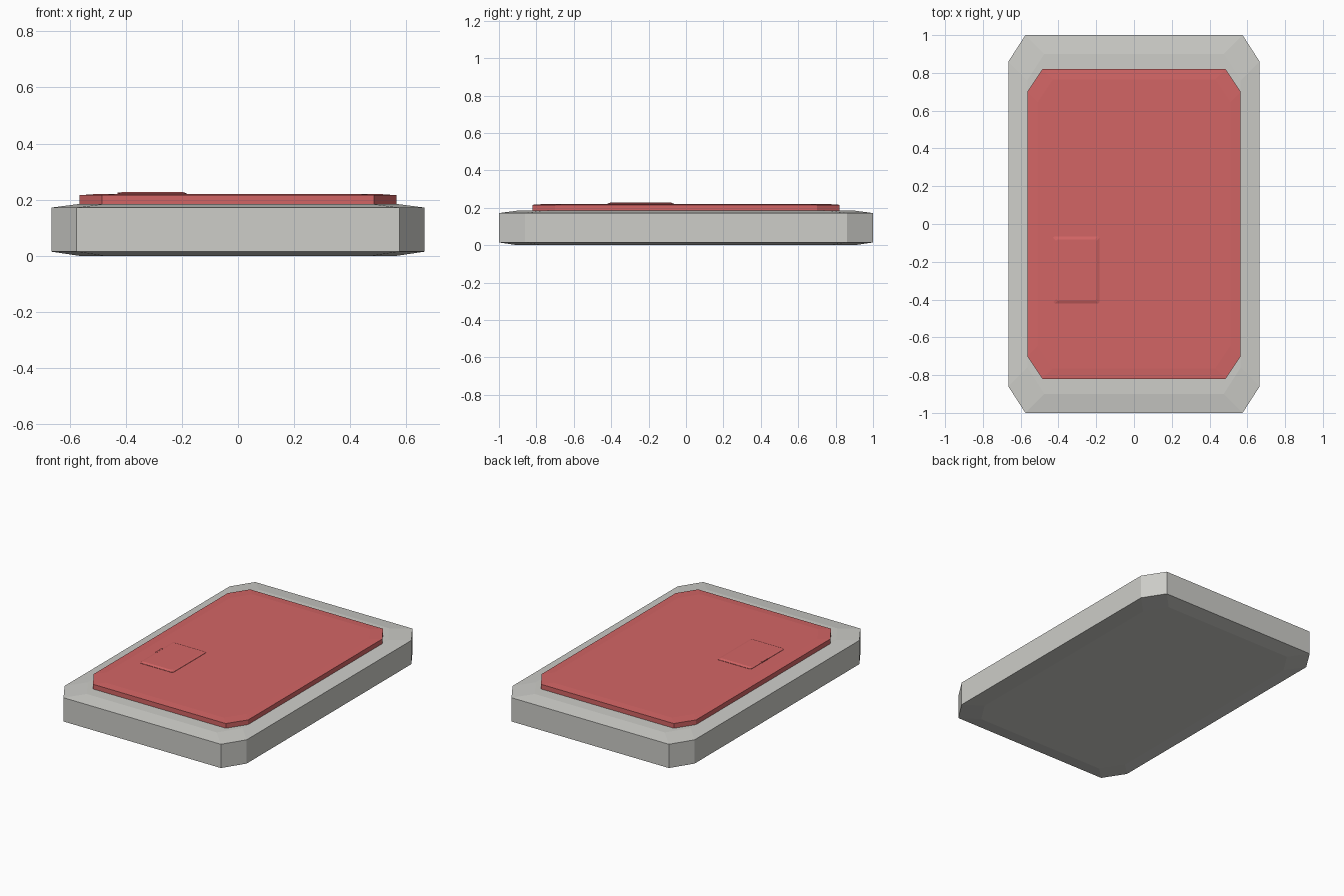
import bpy
import bmesh

cube = bpy.data.objects.get("Cube")
if cube:
    bpy.data.objects.remove(cube, do_unlink=True)


def make_material(name, color):
    mat = bpy.data.materials.new(name)
    mat.use_nodes = True
    mat.diffuse_color = color
    mat.node_tree.nodes["Principled BSDF"].inputs["Base Color"].default_value = color
    return mat


def octagon(hx, hy, cx, cy):
    """Rectangle outline with cut corners, counter-clockwise."""
    return [(hx, cy - hy), (hx, hy - cy), (hx - cx, hy), (cx - hx, hy),
            (-hx, hy - cy), (-hx, cy - hy), (cx - hx, -hy), (hx - cx, -hy)]


def slab(name, size, corner, layers, material, center=(0, 0)):
    """Stack cut-corner outlines; each layer is (height, inset)."""
    bm = bmesh.new()
    rings = []
    for z, inset in layers:
        outline = octagon(size[0] - inset, size[1] - inset, *corner)
        rings.append([bm.verts.new((x + center[0], y + center[1], z))
                      for x, y in outline])
    bm.faces.new(rings[0][::-1])
    bm.faces.new(rings[-1])
    for low, high in zip(rings, rings[1:]):
        for i in range(len(low)):
            j = (i + 1) % len(low)
            bm.faces.new((low[i], low[j], high[j], high[i]))
    mesh = bpy.data.meshes.new(name)
    bm.to_mesh(mesh)
    bm.free()
    mesh.materials.append(material)
    obj = bpy.data.objects.new(name, mesh)
    bpy.context.collection.objects.link(obj)
    return obj


grey = make_material("light_grey", (0.61, 0.61, 0.58, 1))
red = make_material("soft_red", (0.65, 0.13, 0.13, 1))

# Thick base with shallow sloping borders above and below
slab("base", (0.665, 1.0), (0.09, 0.14),
     [(0, 0.1), (0.015, 0), (0.172, 0), (0.185, 0.1)], grey)

# Raised panel with a slightly crowned top
slab("panel", (0.565, 0.82), (0.08, 0.12),
     [(0.175, 0), (0.216, 0), (0.22, 0.055)], red)

# Low pad on the panel, and the small catch on its outer edge
slab("pad", (0.123, 0.178), (0.008, 0.008),
     [(0.217, 0), (0.222, 0), (0.228, 0.016)], red, (-0.305, -0.243))
slab("pad_catch", (0.006, 0.035), (0.001, 0.001),
     [(0.217, 0), (0.226, 0)], red, (-0.424, -0.215))
